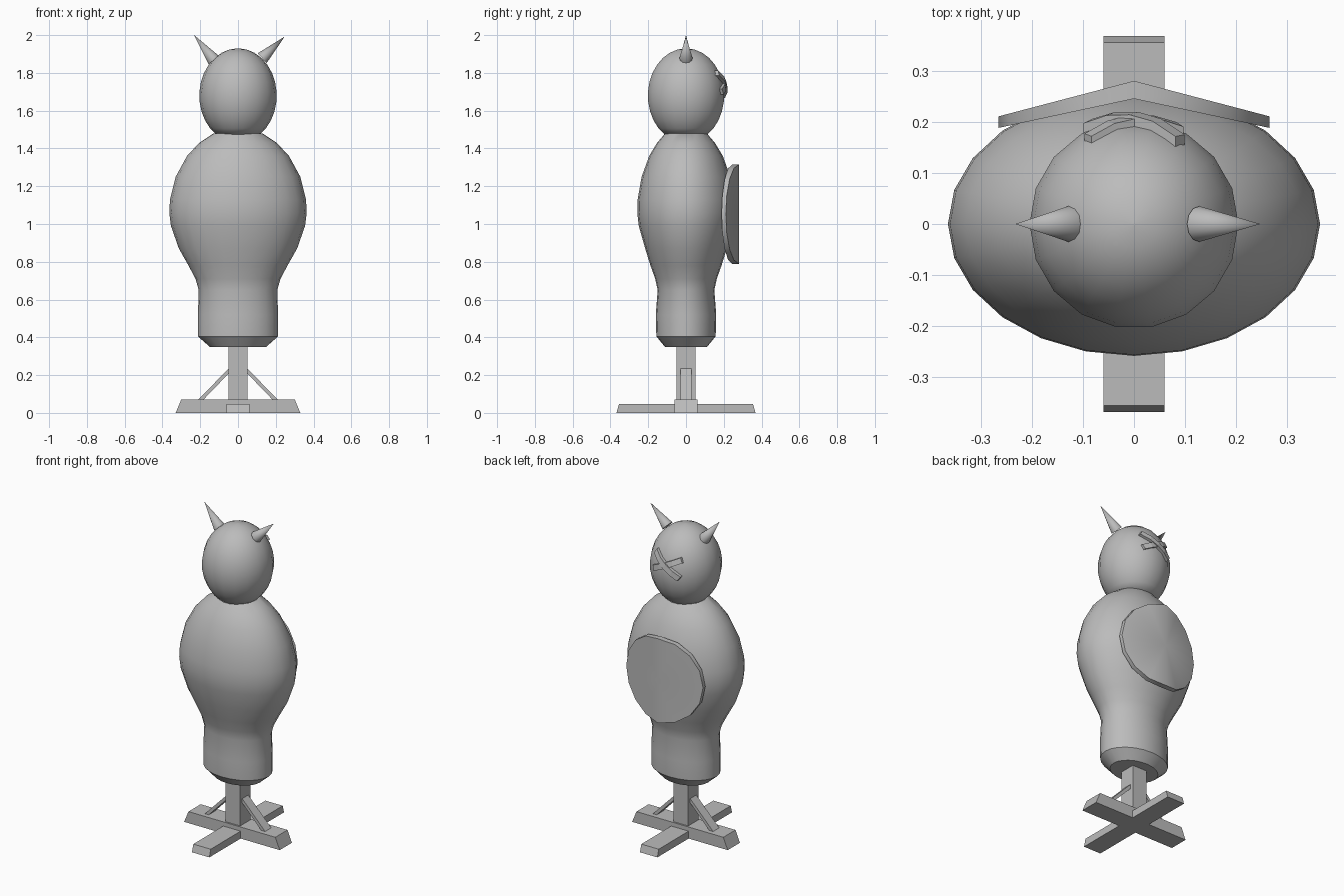
import bpy, bmesh, math
from mathutils import Vector

if "Cube" in bpy.data.objects:
    bpy.data.objects.remove(bpy.data.objects["Cube"])

grey = bpy.data.materials.new("plain grey")
grey.diffuse_color = (0.5, 0.5, 0.5, 1)
grey.use_nodes = True
grey.node_tree.nodes["Principled BSDF"].inputs["Base Color"].default_value = grey.diffuse_color


def finish(name, bm, smooth=None):
    """Turn a bmesh into an object, optionally smooth below an angle."""
    bmesh.ops.recalc_face_normals(bm, faces=bm.faces)
    me = bpy.data.meshes.new(name)
    bm.to_mesh(me)
    bm.free()
    me.materials.append(grey)
    if smooth:
        me.shade_smooth()
        me.set_sharp_from_angle(angle=math.radians(smooth))
    ob = bpy.data.objects.new(name, me)
    bpy.context.collection.objects.link(ob)
    return ob


def loft(name, rings, smooth=None):
    """Skin a list of equal-length point rings and cap both ends."""
    bm = bmesh.new()
    vs = [[bm.verts.new(p) for p in r] for r in rings]
    n = len(rings[0])
    for a, b in zip(vs, vs[1:]):
        for i in range(n):
            bm.faces.new((a[i], a[(i + 1) % n], b[(i + 1) % n], b[i]))
    bm.faces.new(vs[0])
    bm.faces.new(vs[-1])
    return finish(name, bm, smooth)


def ellipse(rx, ry, z, n):
    return [(rx * math.cos(2 * math.pi * i / n), ry * math.sin(2 * math.pi * i / n), z) for i in range(n)]


def rect(hx, hy, z):
    return [(hx, hy, z), (-hx, hy, z), (-hx, -hy, z), (hx, -hy, z)]


# Wooden stand: crossed feet, post and diagonal braces
loft("foot_beam_wide", [rect(0.33, 0.06, 0), rect(0.30, 0.06, 0.072)])
loft("foot_beam_deep", [rect(0.06, 0.368, 0), rect(0.06, 0.355, 0.046)])
loft("post", [rect(0.05, 0.05, 0.01), rect(0.05, 0.05, 0.40)])
for s, side in ((-1, "left"), (1, "right")):
    prof = [(0.045, 0.24), (0.21, 0.07), (0.183, 0.07), (0.045, 0.213)]
    loft("brace_" + side, [[(s * x, y, z) for x, z in prof] for y in (-0.03, 0.03)])

# Stuffed body: (height, half width, half depth)
body = [(0.35, 0.15, 0.112), (0.405, 0.212, 0.157), (0.52, 0.212, 0.16), (0.65, 0.208, 0.15),
        (0.71, 0.225, 0.163), (0.78, 0.262, 0.188), (0.87, 0.313, 0.216), (0.99, 0.355, 0.25),
        (1.06, 0.364, 0.258), (1.13, 0.36, 0.256), (1.25, 0.33, 0.235), (1.36, 0.27, 0.195),
        (1.43, 0.205, 0.153), (1.48, 0.13, 0.11)]
loft("body", [ellipse(x, y, z, 24) for z, x, y in body], 35)

# Head: egg with its underside cut off at the neck
HZ, HR, HV = 1.68, 0.205, 0.25
lat = [math.radians(-56 + i * 145 / 12) for i in range(13)]
loft("head", [ellipse(HR * math.cos(a), HR * math.cos(a), HZ + HV * math.sin(a), 18) for a in lat], 50)

# Horns: slightly uneven cones
for name, base, tip in (("horn_left", (-0.128, 0, 1.868), (-0.232, 0, 2.0)),
                        ("horn_right", (0.128, 0, 1.878), (0.247, 0, 1.992))):
    base, d = Vector(base), Vector(tip) - Vector(base)
    bm = bmesh.new()
    bmesh.ops.create_cone(bm, cap_ends=True, segments=12, radius1=0.035, radius2=0.0, depth=d.length)
    bmesh.ops.translate(bm, verts=bm.verts, vec=(0, 0, d.length / 2))
    bmesh.ops.rotate(bm, verts=bm.verts, matrix=d.to_track_quat('Z', 'Y').to_matrix())
    bmesh.ops.translate(bm, verts=bm.verts, vec=base)
    finish(name, bm, 40)

# Crossed patches bent around the back of the head
for name, z0, z1, lift in (("cross_strip_long", 1.68, 1.80, 0.018), ("cross_strip_short", 1.785, 1.70, 0.012)):
    rings = []
    for t in (0, 0.25, 0.5, 0.75, 1):
        x, zc = -0.09 + 0.18 * t, z0 + (z1 - z0) * t
        slope = math.atan2(z1 - z0, 0.18)
        ox, oz = -0.016 * math.sin(slope), 0.016 * math.cos(slope)
        ring = []
        for k, out in ((-1, -0.008), (1, -0.008), (1, lift), (-1, lift)):
            px, pz = x + k * ox, zc + k * oz
            y = math.sqrt(HR ** 2 * (1 - ((pz - HZ) / HV) ** 2) - px ** 2)
            ring.append((px, y + out, pz))
        rings.append(ring)
    loft(name, rings)

# Round shield on the back, folded along its vertical centre line
def disc(y0, slope):
    pts = [(0.265 * math.cos(2 * math.pi * i / 16), 1.052 + 0.263 * math.sin(2 * math.pi * i / 16)) for i in range(16)]
    return [(x, y0 - slope * abs(x), z) for x, z in pts]

bm = bmesh.new()
front = [bm.verts.new(p) for p in disc(0.28, 0.262)]
inner = [bm.verts.new(p) for p in disc(0.245, 0.215)]
for ring, y in ((front, 0.28), (inner, 0.245)):
    c = bm.verts.new((0, y, 1.052))
    for i in range(16):
        bm.faces.new((c, ring[i], ring[(i + 1) % 16]))
for i in range(16):
    j = (i + 1) % 16
    bm.faces.new((front[i], front[j], inner[j], inner[i]))
finish("shield", bm, 40)
